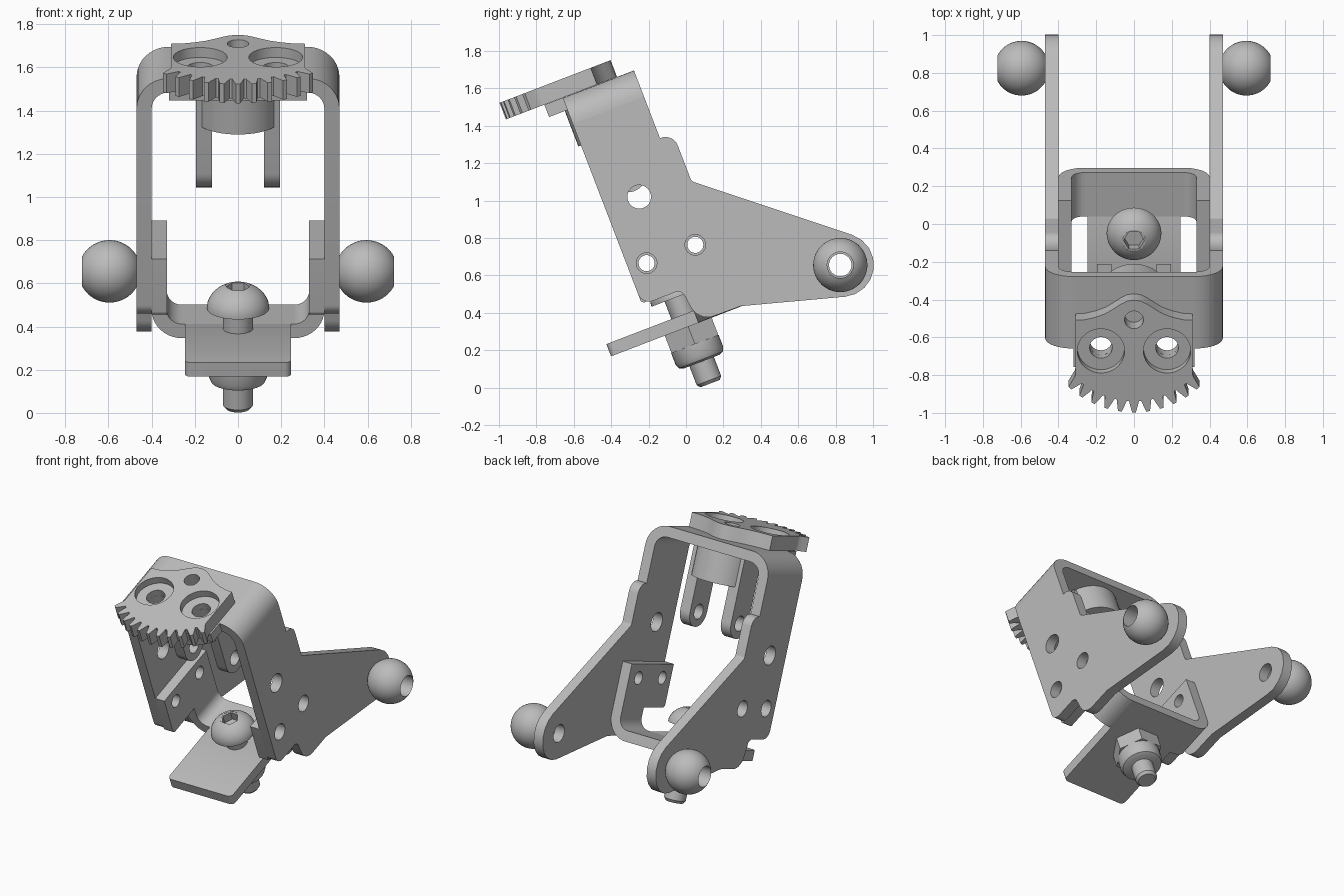
import bpy, bmesh
from math import sin, cos, pi, radians, asin
from mathutils import Matrix, Vector

cube = bpy.data.objects.get("Cube")
if cube:
    bpy.data.objects.remove(cube)

TILT = Matrix.Rotation(radians(21), 4, 'X')     # whole assembly leans forward
AXES = {                                        # profile plane -> extrusion axis
    'x': Matrix(((0, 0, 1, 0), (1, 0, 0, 0), (0, 1, 0, 0), (0, 0, 0, 1))),
    'y': Matrix(((1, 0, 0, 0), (0, 0, -1, 0), (0, 1, 0, 0), (0, 0, 0, 1))),
    'z': Matrix.Identity(4),
}

steel = bpy.data.materials.new("steel_grey")
steel.use_nodes = True
GREY = (0.5, 0.5, 0.5, 1)
steel.diffuse_color = GREY
steel.node_tree.nodes["Principled BSDF"].inputs["Base Color"].default_value = GREY


def finish(name, mesh, matrix):
    """Clean a mesh, place it in the tilted frame and shade it."""
    bm = bmesh.new()
    bm.from_mesh(mesh)
    bmesh.ops.remove_doubles(bm, verts=bm.verts, dist=0.0002)
    bmesh.ops.recalc_face_normals(bm, faces=bm.faces)
    bm.to_mesh(mesh)
    bm.free()
    mesh.transform(TILT @ matrix)
    mesh.materials.clear()
    mesh.materials.append(steel)
    for p in mesh.polygons:
        p.material_index = 0
    mesh.name = name
    obj = bpy.data.objects.new(name, mesh)
    bpy.context.collection.objects.link(obj)
    bpy.ops.object.select_all(action='DESELECT')
    obj.select_set(True)
    bpy.context.view_layer.objects.active = obj
    bpy.ops.object.shade_smooth_by_angle(angle=radians(32))


def arc(cx, cy, r, a0, a1, n=10):
    steps = [radians(a0 + (a1 - a0) * i / n) for i in range(n + 1)]
    return [(cx + r * cos(a), cy + r * sin(a)) for a in steps]


def circle(cx, cy, r, n=32):
    return arc(cx, cy, r, 0, 360, n)[:-1]


def rounded(corners, n=8):
    """Polygon whose corners (a, b, radius) are filleted."""
    out = []
    for i, (a, b, r) in enumerate(corners):
        p = Vector((a, b))
        if r == 0:
            out.append((a, b))
            continue
        d0 = (Vector(corners[i - 1][:2]) - p).normalized()
        d1 = (Vector(corners[(i + 1) % len(corners)][:2]) - p).normalized()
        half = d0.angle(d1) / 2
        centre = p + (d0 + d1).normalized() * (r / sin(half))
        reach = r * cos(half) / sin(half)
        v0 = (p + d0 * reach - centre).normalized()
        v1 = (p + d1 * reach - centre).normalized()
        out += [tuple(centre + v0.slerp(v1, k / n).normalized() * r) for k in range(n + 1)]
    return out


def plate(name, axis, lo, hi, outline, holes=()):
    """Extrude an outline with holes between lo and hi along an axis."""
    curve = bpy.data.curves.new(name, 'CURVE')
    curve.dimensions, curve.fill_mode = '2D', 'BOTH'
    curve.extrude = (hi - lo) / 2
    for loop in [outline, *holes]:
        s = curve.splines.new('POLY')
        s.points.add(len(loop) - 1)
        for pt, (a, b) in zip(s.points, loop):
            pt.co = (a, b, 0, 1)
        s.use_cyclic_u = True
    temp = bpy.data.objects.new("temp", curve)
    bpy.context.collection.objects.link(temp)
    deps = bpy.context.evaluated_depsgraph_get()
    mesh = bpy.data.meshes.new_from_object(temp.evaluated_get(deps))
    bpy.data.objects.remove(temp)
    bpy.data.curves.remove(curve)
    mid = (lo + hi) / 2 * (-1 if axis == 'y' else 1)
    finish(name, mesh, AXES[axis] @ Matrix.Translation((0, 0, mid)))


def lathe(name, profile, matrix, closed=False, steps=40):
    """Spin a (radius, height) profile."""
    bm = bmesh.new()
    vs = [bm.verts.new((r, 0, h)) for r, h in profile]
    es = [bm.edges.new(e) for e in zip(vs, vs[1:])]
    if closed:
        es.append(bm.edges.new((vs[-1], vs[0])))
    bmesh.ops.spin(bm, geom=vs + es, cent=(0, 0, 0), axis=(0, 0, 1),
                   angle=2 * pi, steps=steps)
    mesh = bpy.data.meshes.new(name)
    bm.to_mesh(mesh)
    bm.free()
    finish(name, mesh, matrix)


def mirrored(half):
    return half + [(-c[0], *c[1:]) for c in reversed(half)]


# Side plates, corner bends, ball studs, bracket flanges and fork prongs
BALL = (1.005, 0.3165)
SIDE = rounded([(-.06, 1.533, 0), (-.06, .497, .06), (.165, .497, .04), (.19, .305, .1),
                (.43, .302, 0), (1.75, -.073, .17), (.423, 1.02, .03),
                (.423, 1.295, .07), (.348, 1.295, 0), (.348, 1.533, 0)])
FLANGE = rounded([(-.06, .505, .02), (.185, .505, 0), (.185, .44, 0),
                  (.434, .44, 0), (.434, .787, 0), (-.06, .787, 0)])
PRONG = rounded([(.02, 1.6, 0), (.02, 1.08, .099), (.22, 1.08, .099), (.22, 1.6, 0)])
R, BORE = 0.145, 0.07
t0 = asin(BORE / R)
ball_profile = [(R * sin(t), R * cos(t))
                for t in (t0 + (pi - 2 * t0) * i / 20 for i in range(21))]
for side, s in (("left", 1), ("right", -1)):
    def span(a, b):
        return sorted((s * a, s * b))
    plate(side + "_side_plate", 'x', *span(.40, .47), SIDE,
          [circle(.042, .697, .055), circle(.32, .695, .055),
           circle(.132, 1.042, .063), circle(*BALL, .06)])
    bend = arc(.32, 1.533, .15, 0, 90) + arc(.32, 1.533, .08, 90, 0)
    plate(side + "_top_bend", 'y', -.06, .348, [(s * a, b) for a, b in bend])
    lathe(side + "_ball_stud", ball_profile,
          Matrix.Translation((s * .595, *BALL)) @ Matrix.Rotation(pi / 2, 4, 'Y'), True)
    plate(side + "_bracket_flange", 'x', *span(.33, .40), FLANGE,
          [circle(.042, .697, .043), circle(.32, .695, .043)])
    bend = arc(.26, .44, .14, -90, 0) + arc(.26, .44, .07, 0, -90)
    plate(side + "_bracket_bend", 'y', .185, .434, [(s * a, b) for a, b in bend])
    plate(side + "_fork_prong", 'x', *span(.12, .195), PRONG, [circle(.12, 1.18, .05)])

# Crown strap with front tab, and the round fork body below it
screw_holes = [circle(s * .175, -.037, .06) for s in (-1, 1)]
crown = mirrored([(.32, -.165, 0), (.32, .348, 0)])
plate("crown_strap", 'z', 1.613, 1.683, rounded(crown), screw_holes)
plate("fork_body", 'z', 1.41, 1.613, circle(0, .12, .195, 48), [circle(0, .12, .12)])

# Toothed sector plate with counterbored holes
PITCH, GC = 8.8, 0.103
teeth = []
for i in range(-5, 6):
    mid = -90 + i * PITCH
    for off, r in ((-3.6, .425), (-2.6, .45), (-1.2, .488), (1.2, .488), (2.6, .45), (3.6, .425)):
        a = radians(mid + off)
        teeth.append((r * cos(a), GC + r * sin(a)))
back = [(.31, -.17), (.31, .137), (.26, .14), (.2, .155), (.15, .175),
        (.11, .2), (.07, .228), (.035, .246)]
gear = teeth + back + [(0, .251)] + [(-a, b) for a, b in reversed(back)]
pin = circle(0, .139, .05)
plate("sector_lower", 'z', 1.684, 1.73, gear, screw_holes + [pin])
plate("sector_upper", 'z', 1.73, 1.779, gear,
      [circle(s * .175, -.037, .125, 40) for s in (-1, 1)] + [pin])

# Lower bracket base with forward tab
base = mirrored([(.245, -.314, .03), (.245, .185, 0), (.26, .185, 0), (.26, .434, 0)])
plate("bracket_base", 'z', .30, .37, rounded(base))

# Button-head bolt with a locking nut
BOLT = Matrix.Translation((0, .128, 0))
lathe("bolt_shaft", [(0, -.026), (.055, -.026), (.07, -.008), (.07, .48), (0, .48)], BOLT)
dome = [(.145 * cos(a), .47 + .12 * sin(a))
        for a in (radians(6.5 * i) for i in range(11))]
lathe("bolt_head", [(0, .47)] + dome + [(.06, .52), (0, .52)], BOLT)
plate("bolt_socket", 'z', .52, .578, circle(0, .128, .061), [circle(0, .128, .055, 6)])
plate("nut_hex", 'z', .2, .30, circle(0, .128, .155, 6))
lathe("nut_collar", [(0, .1), (.1, .1), (.125, .11), (.136, .135), (.136, .2),
                     (.115, .215), (0, .215)], BOLT)
